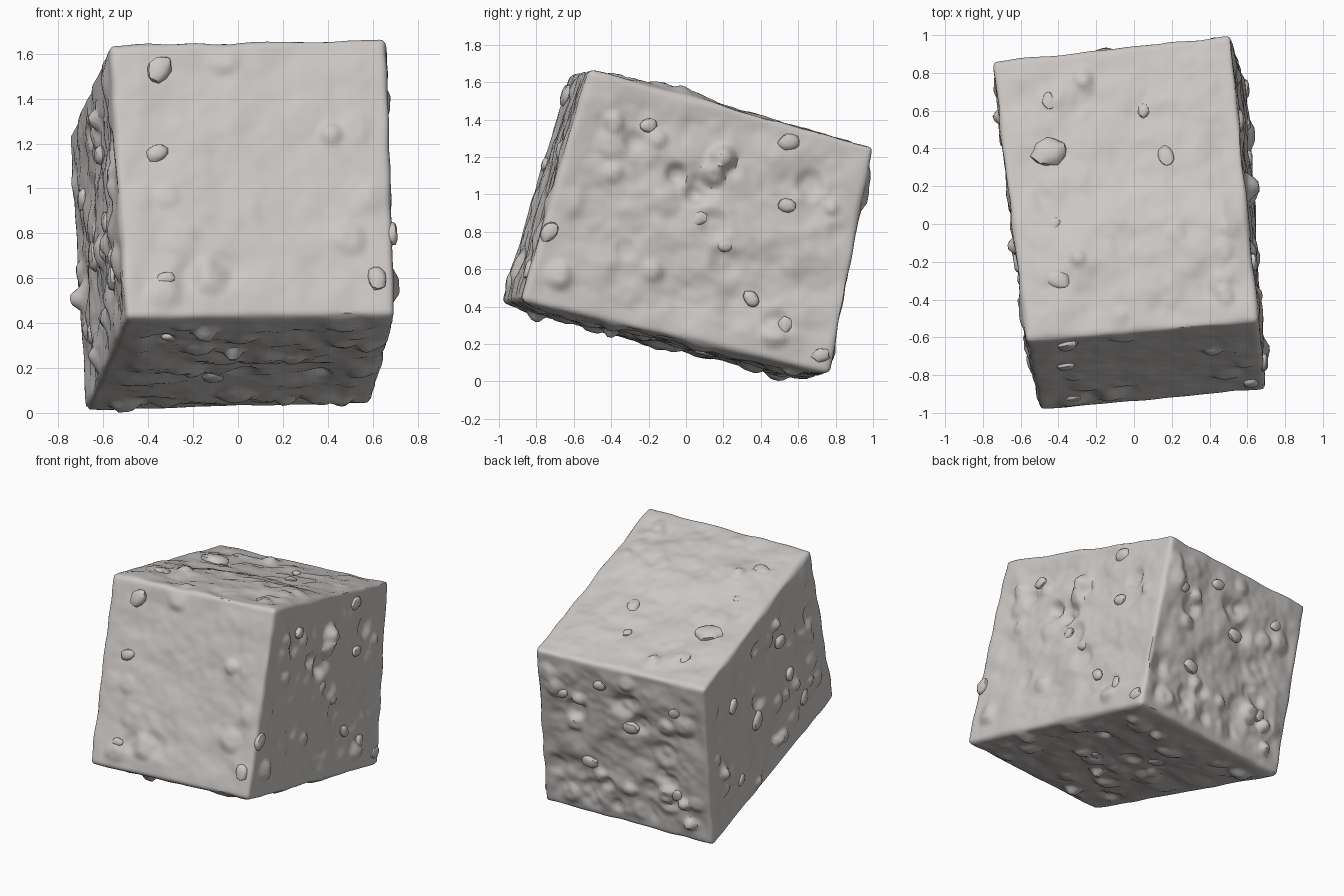
import bpy, bmesh, math, random
from mathutils import Vector, Matrix, noise
from mathutils.bvhtree import BVHTree

random.seed(7)
if "Cube" in bpy.data.objects:
    bpy.data.objects.remove(bpy.data.objects["Cube"], do_unlink=True)

stone = bpy.data.materials.new("pale_warm_grey_stone")
stone.use_nodes = True
colour = (0.60, 0.575, 0.56, 1)
stone.diffuse_color = colour
bsdf = next(n for n in stone.node_tree.nodes if n.type == "BSDF_PRINCIPLED")
bsdf.inputs["Base Color"].default_value = colour
bsdf.inputs["Roughness"].default_value = 0.9

# Corners of the tilted block, keyed by the signs of (x, y, z)
CORNERS = {
    (-1, -1, -1): (-0.50, -0.99, 0.42), (1, -1, -1): (0.70, -0.88, 0.43),
    (-1, -1, 1): (-0.57, -0.62, 1.64), (1, -1, 1): (0.66, -0.52, 1.67),
    (-1, 1, -1): (-0.68, 0.66, 0.01), (1, 1, -1): (0.59, 0.77, 0.04),
    (-1, 1, 1): (-0.75, 0.86, 1.24), (1, 1, 1): (0.51, 1.00, 1.25),
}
CORNERS = {k: Vector(v) for k, v in CORNERS.items()}
ROUND = 0.04


def place(p):
    """Map the unit cube, with rounded edges, to the tilted block."""
    core = Vector([max(-1 + ROUND, min(1 - ROUND, c)) for c in p])
    p = core + (p - core).normalized() * ROUND
    out = Vector()
    for signs, corner in CORNERS.items():
        weight = 1
        for s, c in zip(signs, p):
            weight *= (1 + s * c) / 2
        out += corner * weight
    return out


def finish(bm, name):
    mesh = bpy.data.meshes.new(name)
    bm.to_mesh(mesh)
    bm.free()
    mesh.materials.append(stone)
    obj = bpy.data.objects.new(name, mesh)
    bpy.context.collection.objects.link(obj)
    bpy.ops.object.select_all(action="DESELECT")
    obj.select_set(True)
    bpy.context.view_layer.objects.active = obj
    bpy.ops.object.shade_smooth_by_angle(angle=math.radians(38))
    return obj


# Block: dense grid on a cube
bm = bmesh.new()
bmesh.ops.create_cube(bm, size=2)
bmesh.ops.subdivide_edges(bm, edges=bm.edges[:], cuts=79, use_grid_fill=True)
inner = {}
unit = {}
for v in bm.verts:
    a = sorted(abs(c) for c in v.co)
    inner[v] = min(1, (1 - a[1]) * 5)       # zero on the edges, one inside a face
    unit[v] = v.co.copy()
    v.co = place(v.co)
bm.normal_update()
tree = BVHTree.FromBMesh(bm)

# Random lumps and pits on every face: (axis, sign, count)
lumps = []
for axis, sign, count in ((0, -1, 26), (0, 1, 24), (1, -1, 12),
                          (1, 1, 34), (2, -1, 26), (2, 1, 14)):
    for i in range(count):
        p = Vector([random.uniform(-0.9, 0.9) for _ in range(3)])
        p[axis] = sign
        height = random.uniform(0.015, 0.04) * random.choice((1, 1, -0.8))
        if (axis, sign) in ((1, -1), (2, 1)):
            height *= 0.6
        lumps.append((place(p), random.uniform(0.05, 0.10), height))

# Rough surface: broad swells, small hollows and the lumps
for v in bm.verts:
    co, u = v.co.copy(), unit[v]
    d = 0.022 * noise.noise(co * 3.2) + 0.016 * noise.noise(co * 7)
    d += 0.006 * noise.noise(co * 17)
    if u.z > 0.99:
        d += 0.035 * math.exp(-((u.y + 0.35) / 0.35) ** 2)
    elif u.z < -0.99:
        d += 0.02
    if u.y < -0.99:
        d *= 0.6
    for centre, radius, height in lumps:
        r = (co - centre).length / radius
        if r < 1:
            d += height * min(1, (1 - r) * 1.7)
    worn = 0.010 * noise.noise(co * 6)      # chipped edges
    v.co = co + v.normal * (d * inner[v] + worn * (1 - inner[v]))
finish(bm, "rock_block")

# Embedded pebbles, found by looking along an axis: view, then (across, up, size)
PEBBLES = {
    "front": ((-0.35, 1.53, .07), (-0.36, 1.16, .05), (-0.32, 0.60, .04),
              (0.62, 0.60, .06), (-0.11, 0.17, .07), (0.16, 0.25, .06),
              (0.31, 0.31, .05), (0.46, 0.10, .05), (-0.30, 0.34, .04)),
    "side": ((-0.73, 0.80, .06), (0.07, 0.87, .05), (0.21, 0.73, .05),
             (0.53, 0.30, .05), (0.35, 0.44, .05), (0.55, 1.28, .06),
             (0.54, 0.94, .05), (-0.20, 1.37, .05), (0.72, 0.14, .05)),
    "top": ((-0.45, 0.65, .05), (-0.45, 0.38, .10), (-0.42, 0.00, .04),
            (-0.41, -0.29, .08), (0.23, -0.10, .08), (0.17, 0.36, .06),
            (0.39, 0.07, .04), (0.05, 0.60, .04)),
    "far_side": ((-0.55, 0.60, .06), (0.10, 0.70, .07), (0.45, 0.95, .06),
                 (-0.20, 1.15, .06), (0.30, 0.35, .05), (-0.35, 0.85, .05)),
    "back": ((-0.45, 0.35, .05), (0.20, 0.45, .06), (0.35, 0.95, .05),
             (-0.15, 0.80, .06), (-0.50, 1.00, .05), (0.05, 1.08, .05)),
}
RAYS = {
    "front": lambda a, b: ((a, -3, b), (0, 1, 0)),
    "side": lambda a, b: ((3, a, b), (-1, 0, 0)),
    "top": lambda a, b: ((a, b, 3), (0, 0, -1)),
    "far_side": lambda a, b: ((-3, a, b), (1, 0, 0)),
    "back": lambda a, b: ((a, 3, b), (0, -1, 0)),
}
bm = bmesh.new()
for view, spots in PEBBLES.items():
    for a, b, size in spots:
        origin, direction = RAYS[view](a, b)
        hit, normal, _, _ = tree.ray_cast(Vector(origin), Vector(direction))
        if hit is None:
            continue
        turn = normal.to_track_quat("Z", "Y").to_matrix().to_4x4()
        spin = Matrix.Rotation(random.uniform(0, math.tau), 4, "Z")
        shape = Matrix.Diagonal((size * 0.75, size, size * 0.55, 1))
        new = bmesh.ops.create_icosphere(bm, subdivisions=2, radius=1)["verts"]
        for v in new:
            v.co *= 1 + 0.22 * noise.noise(v.co * 1.5 + hit * 9)
            v.co.z = min(v.co.z, 0.75)      # worn flat top
        bmesh.ops.transform(bm, verts=new,
                            matrix=Matrix.Translation(hit) @ turn @ spin @ shape)
for v in bm.verts:
    v.co.z = max(v.co.z, 0)
finish(bm, "embedded_pebbles")
